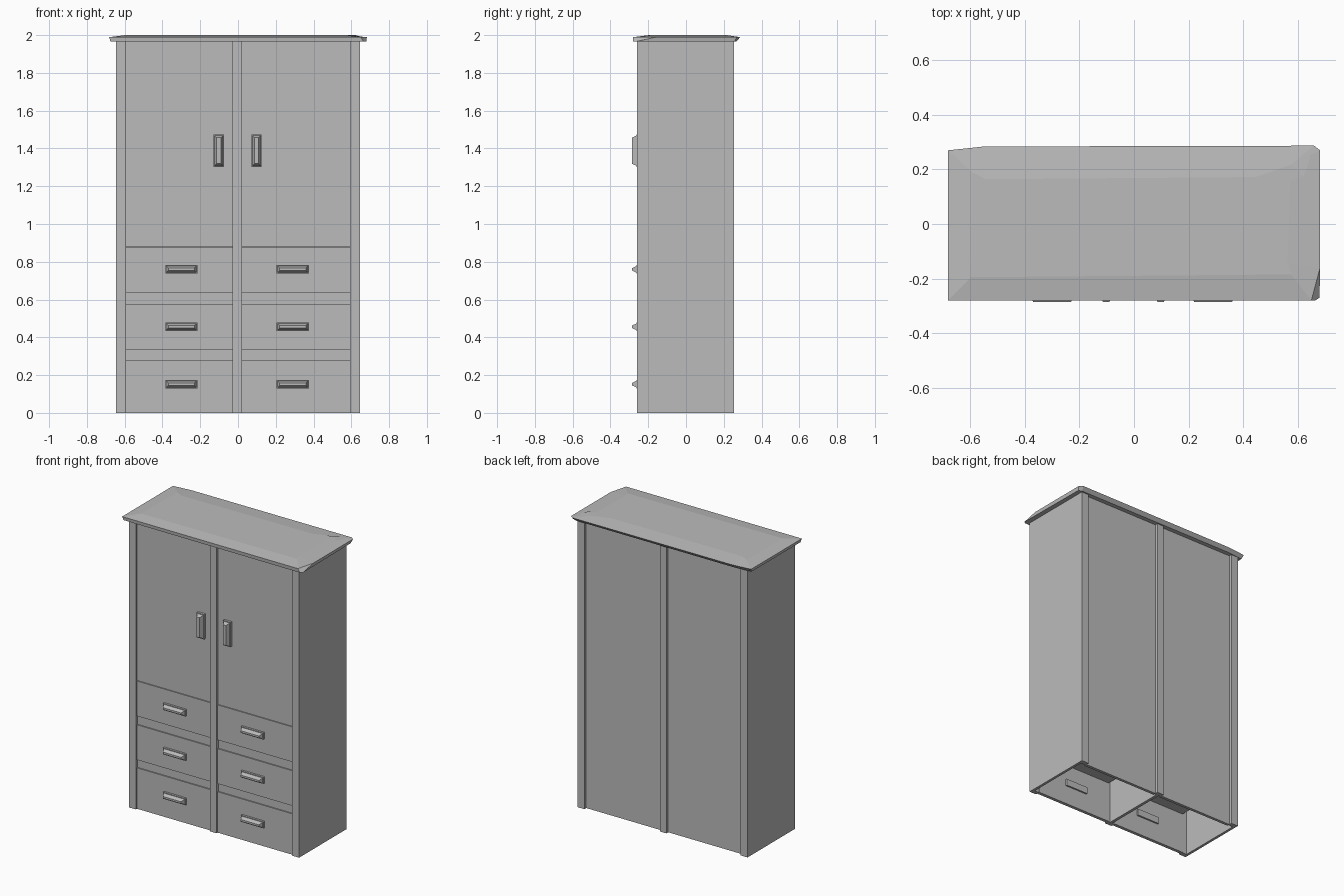
import bpy, bmesh
from mathutils import Vector

cube = bpy.data.objects.get("Cube")
if cube:
    bpy.data.objects.remove(cube, do_unlink=True)

grey = bpy.data.materials.new("plain grey")
grey.use_nodes = True
colour = (0.5, 0.5, 0.5, 1)
grey.diffuse_color = colour
grey.node_tree.nodes["Principled BSDF"].inputs["Base Color"].default_value = colour


def finish(name, bm):
    bmesh.ops.recalc_face_normals(bm, faces=bm.faces)
    mesh = bpy.data.meshes.new(name)
    bm.to_mesh(mesh)
    bm.free()
    mesh.materials.append(grey)
    obj = bpy.data.objects.new(name, mesh)
    bpy.context.collection.objects.link(obj)
    return obj


def box(name, x0, x1, y0, y1, z0, z1):
    bm = bmesh.new()
    bmesh.ops.create_cube(bm, size=1)
    for v in bm.verts:
        v.co = Vector(((x0 + x1) / 2 + v.co.x * (x1 - x0),
                       (y0 + y1) / 2 + v.co.y * (y1 - y0),
                       (z0 + z1) / 2 + v.co.z * (z1 - z0)))
    return finish(name, bm)


def handle(name, x, z, width, height):
    """Bar with a flat rim and a tapered front."""
    bm = bmesh.new()
    rings = []
    for y, inset in ((-0.215, 0), (-0.262, 0), (-0.262, 0.005), (-0.286, 0.016)):
        w, h = width / 2 - inset, height / 2 - inset
        rings.append([bm.verts.new((x + sx * w, y, z + sz * h))
                      for sx, sz in ((-1, -1), (1, -1), (1, 1), (-1, 1))])
    for a, b in zip(rings, rings[1:]):
        for i in range(4):
            j = (i + 1) % 4
            bm.faces.new((a[i], a[j], b[j], b[i]))
    bm.faces.new(rings[0])
    bm.faces.new(rings[-1])
    return finish(name, bm)


FRONT, BACK, TOP = -0.26, 0.255, 1.97
SIDE, INNER = 0.645, 0.592
MID0, MID1 = -0.03, 0.02

# Side walls and corner posts
for side, s in (("right", -1), ("left", 1)):
    box(side + "_wall", *sorted((s * SIDE, s * (SIDE - 0.018))), FRONT + 0.03, BACK - 0.03, 0, TOP)
    for place, y0, y1 in (("front", FRONT, FRONT + 0.03), ("back", BACK - 0.03, BACK)):
        box(f"{side}_{place}_post", *sorted((s * SIDE, s * INNER)), y0, y1, 0, TOP)

# Centre posts and divider
box("centre_front_post", MID0, MID1, FRONT, FRONT + 0.03, 0, TOP)
box("centre_back_post", MID0, MID1, BACK - 0.03, BACK, 0, TOP)
box("centre_divider", MID0 + 0.015, MID1 - 0.015, FRONT + 0.03, BACK - 0.03, 0, TOP)

# Doors, drawers, rails, shelves and back panel in each bay
DRAWERS = ((0, 0.28), (0.335, 0.575), (0.635, 0.875))
for side, x0, x1, drawer_x, door_x in (("right", -INNER, MID0, -0.3, -0.102),
                                       ("left", MID1, INNER, 0.29, 0.098)):
    box(side + "_back_panel", x0, x1, BACK - 0.04, BACK - 0.02, 0, TOP)
    box(side + "_door", x0, x1, FRONT + 0.014, FRONT + 0.034, 0.878, TOP)
    handle(side + "_door_handle", door_x, 1.388, 0.055, 0.17)
    for n, (z0, z1) in enumerate(DRAWERS, 1):
        box(f"{side}_drawer_{n}", x0, x1, FRONT + 0.012, FRONT + 0.034, z0, z1)
        handle(f"{side}_drawer_handle_{n}", drawer_x, 0.152 + 0.304 * (n - 1), 0.17, 0.045)
    for n, (low, high) in enumerate(zip(DRAWERS, DRAWERS[1:]), 1):
        box(f"{side}_rail_{n}", x0, x1, FRONT + 0.02, FRONT + 0.036, low[1], high[0])
        box(f"{side}_shelf_{n}", x0, x1, FRONT + 0.03, BACK - 0.035, low[1], low[1] + 0.02)

# Overhanging top with worn corners and a slight crown
lower = ((-0.675, -0.275), (0.665, -0.28), (0.68, -0.27), (0.675, 0.255),
         (0.65, 0.265), (-0.55, 0.265), (-0.675, 0.255))
upper = ((-0.682, -0.28), (0.65, -0.28), (0.682, -0.16), (0.682, 0.27),
         (0.66, 0.287), (-0.55, 0.284), (-0.682, 0.27))
bm = bmesh.new()
a = [bm.verts.new((x, y, 1.965)) for x, y in lower]
b = [bm.verts.new((x, y, 1.989)) for x, y in upper]
bm.faces.new(a)
cap = bm.faces.new(b)
for i in range(len(a)):
    j = (i + 1) % len(a)
    bm.faces.new((a[i], a[j], b[j], b[i]))
bmesh.ops.recalc_face_normals(bm, faces=bm.faces)
bmesh.ops.inset_region(bm, faces=[cap], thickness=0.12, depth=0.011)
finish("top_board", bm)
